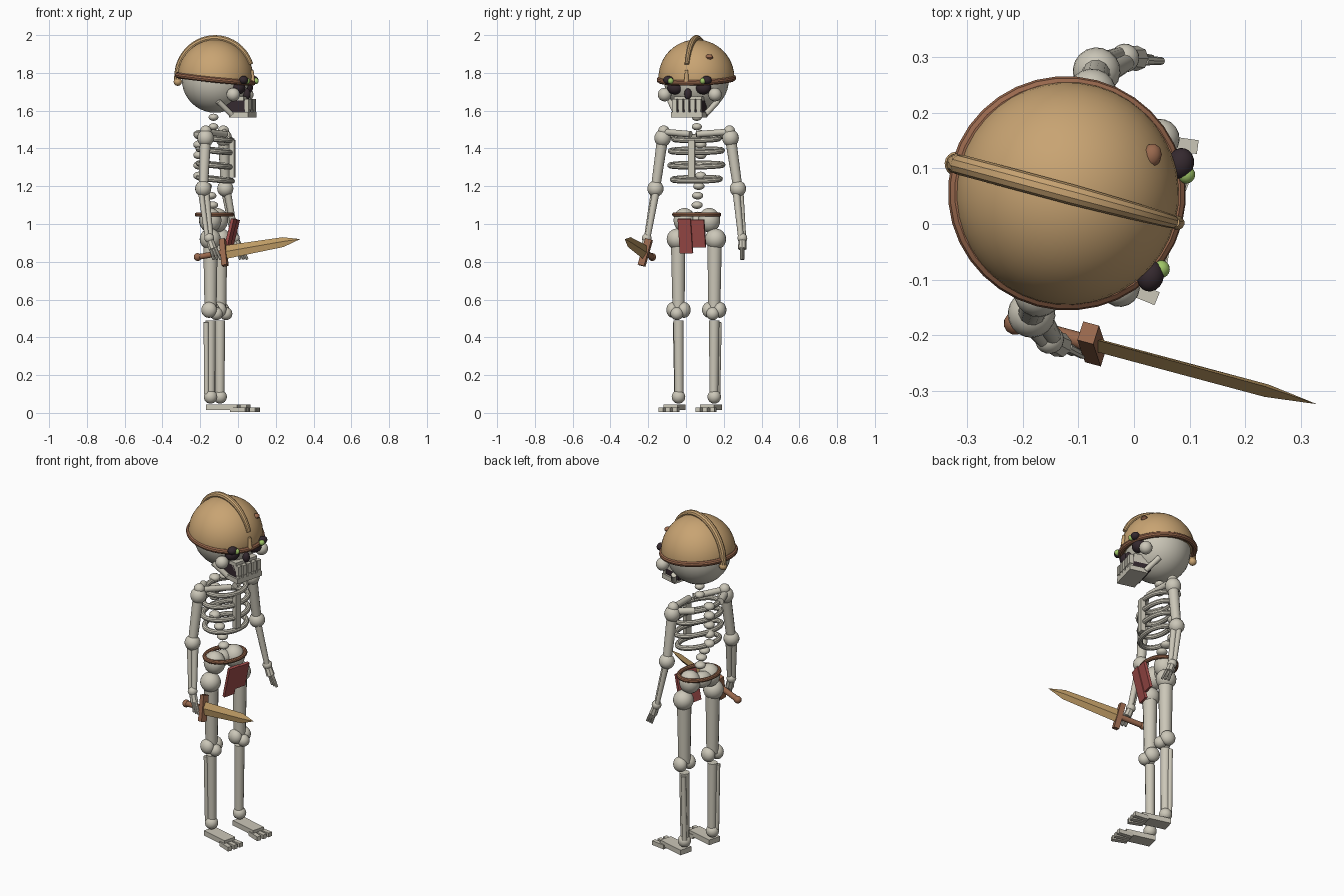
import bpy, bmesh, math
from mathutils import Matrix, Vector

if "Cube" in bpy.data.objects:
    bpy.data.objects.remove(bpy.data.objects["Cube"])

# Body frame: x forward, y left, z up; the figure is turned 15 degrees
BODY = Matrix.Translation((-0.12, 0.055, 0)) @ Matrix.Rotation(math.radians(-15), 4, 'Z')
HEAD = BODY @ Matrix.Translation((0, 0, 1.775)) @ Matrix.Rotation(math.radians(6), 4, 'Y')


def colour(name, rgb):
    m = bpy.data.materials.new(name)
    m.diffuse_color = (*rgb, 1)
    m.use_nodes = True
    m.node_tree.nodes["Principled BSDF"].inputs["Base Color"].default_value = m.diffuse_color
    return m


BONE = colour("bone", (0.60, 0.57, 0.48))
TAN = colour("helmet_tan", (0.58, 0.37, 0.17))
WOOD = colour("blade_tan", (0.52, 0.33, 0.13))
BROWN = colour("leather_brown", (0.32, 0.14, 0.075))
RED = colour("cloth_red", (0.36, 0.075, 0.07))
DARK = colour("socket_dark", (0.035, 0.022, 0.028))
GREEN = colour("eye_green", (0.36, 0.58, 0.14))


def finish(name, bm, mat, frame=BODY):
    bmesh.ops.recalc_face_normals(bm, faces=bm.faces)
    bm.transform(frame)
    me = bpy.data.meshes.new(name)
    bm.to_mesh(me)
    bm.free()
    me.materials.append(mat)
    for p in me.polygons:
        p.use_smooth = True
    me.set_sharp_from_angle(angle=math.radians(35))
    ob = bpy.data.objects.new(name, me)
    bpy.context.collection.objects.link(ob)
    return ob


def ball(name, c, r, mat=BONE, frame=BODY, seg=18):
    r = r if isinstance(r, tuple) else (r, r, r)
    bm = bmesh.new()
    bmesh.ops.create_uvsphere(bm, u_segments=seg, v_segments=seg * 2 // 3, radius=1,
                              matrix=Matrix.Translation(c) @ Matrix.Diagonal((*r, 1)))
    finish(name, bm, mat, frame)


def rod(name, a, b, r1, r2=None, mat=BONE, frame=BODY, seg=12):
    a, b = Vector(a), Vector(b)
    d = b - a
    bm = bmesh.new()
    m = Matrix.Translation((a + b) / 2) @ d.to_track_quat('Z', 'Y').to_matrix().to_4x4()
    bmesh.ops.create_cone(bm, cap_ends=True, segments=seg, radius1=r1,
                          radius2=r1 if r2 is None else r2, depth=d.length, matrix=m)
    finish(name, bm, mat, frame)


def box(name, c, size, mat=BONE, rot=Matrix(), frame=BODY):
    bm = bmesh.new()
    bmesh.ops.create_cube(bm, size=1, matrix=Matrix.Translation(c) @ rot @ Matrix.Diagonal((*size, 1)))
    finish(name, bm, mat, frame)


def tube(name, point, radius, n, mat, frame=BODY, closed=True, seg=10):
    """Sweep a circle along point(t), t from 0 to 1."""
    bm = bmesh.new()
    rings = []
    for i in range(n if closed else n + 1):
        t = i / n
        p = Vector(point(t))
        d = Vector(point(t + 0.001)) - Vector(point(t - 0.001))
        q = d.to_track_quat('Z', 'Y').to_matrix()
        rings.append([bm.verts.new(p + q @ Vector((math.cos(k * math.tau / seg), math.sin(k * math.tau / seg), 0))
                                   * radius(t)) for k in range(seg)])
    pairs = list(zip(rings, rings[1:])) + ([(rings[-1], rings[0])] if closed else [])
    for a, b in pairs:
        # align ring starts so the sweep never twists
        o = min(range(seg), key=lambda k: (a[0].co - b[k].co).length)
        for k in range(seg):
            bm.faces.new((a[k], a[(k + 1) % seg], b[(k + 1 + o) % seg], b[(k + o) % seg]))
    if not closed:
        bm.faces.new(rings[0])
        bm.faces.new(rings[-1])
    finish(name, bm, mat, frame)


def hoop(name, c, rx, ry, r, mat, frame=BODY, drop=0.0, n=36):
    def point(t):
        a = t * math.tau
        return (c[0] + rx * math.cos(a), c[1] + ry * math.sin(a), c[2] - drop * math.cos(a))
    tube(name, point, lambda t: r, n, mat, frame)


# Skull with face
ball("skull", (0, 0, 1.765), (0.178, 0.172, 0.176), seg=30)
box("upper_jaw", (0.12, 0, 1.65), (0.11, 0.15, 0.05))
box("mouth", (0.13, 0, 1.622), (0.11, 0.15, 0.065), DARK)
box("jaw", (0.15, 0, 1.578), (0.105, 0.17, 0.028))
ball("nose_hole", (0.172, 0, 1.688), (0.02, 0.02, 0.03), DARK)
for i in range(5):
    box("upper_tooth", (0.192, (i - 2) * 0.033, 1.635), (0.022, 0.025, 0.055))
    box("lower_tooth", (0.192, (i - 2) * 0.033, 1.597), (0.02, 0.022, 0.016))
for s in (-1, 1):
    ball("cheekbone", (0.135, s * 0.138, 1.685), 0.036)
    ball("eye_socket", (0.148, s * 0.078, 1.722), (0.036, 0.042, 0.036), DARK)
    rod("jaw_hinge", (0.11, s * 0.08, 1.58), (0.05, s * 0.13, 1.65), 0.015)
    # Stones set into the helmet rim
    ball("rim_stone_setting", (0.183, s * 0.105, 1.762), (0.024, 0.028, 0.022), DARK)
    ball("rim_stone", (0.198, s * 0.088, 1.757), 0.016, GREEN)

# Helmet: dome, rim, crest, front stud and dent
bm = bmesh.new()
bmesh.ops.create_uvsphere(bm, u_segments=40, v_segments=24, radius=0.201)
cut = bmesh.ops.bisect_plane(bm, geom=bm.verts[:] + bm.edges[:] + bm.faces[:], plane_co=(0, 0, -0.012),
                             plane_no=(0, 0, -1), clear_outer=True)
bmesh.ops.holes_fill(bm, edges=[e for e in bm.edges if e.is_boundary], sides=0)
finish("helmet_dome", bm, TAN, HEAD)
hoop("helmet_rim", (0, 0, -0.007), 0.2, 0.195, 0.0155, BROWN, HEAD)


def crest_point(t):
    a = math.radians(192 - 166 * t)
    return (0.207 * math.cos(a), 0, 0.207 * math.sin(a))


tube("helmet_crest", crest_point, lambda t: 0.0185 - 0.006 * max(0, t - 0.6) / 0.4, 30, TAN, HEAD, closed=False)
ball("crest_end", crest_point(0), 0.022, TAN, HEAD)
rod("helmet_stud", (0.206, 0, 0.0), (0.196, 0, 0.062), 0.013, 0.008, TAN, HEAD)
ball("helmet_dent", (0.117, 0.105, 0.122), (0.018, 0.022, 0.014), BROWN, HEAD, 10)

# Spine
for z in (1.565, 1.515):
    ball("neck_vertebra", (-0.01, 0, z), (0.026, 0.027, 0.019))
for z in (1.475, 1.42, 1.365, 1.31, 1.255):
    ball("back_vertebra", (-0.09, 0, z), (0.03, 0.03, 0.022))
for z, u in ((1.2, -0.05), (1.15, -0.025), (1.1, -0.015)):
    ball("lumbar_vertebra", (u, 0, z), (0.03, 0.03, 0.02))

# Rib cage
for z, w in ((1.452, 0.122), (1.388, 0.14), (1.312, 0.143), (1.237, 0.128)):
    hoop("rib", (0, 0, z), 0.086, w, 0.0145, BONE, drop=0.01)
box("sternum", (0.094, 0, 1.345), (0.026, 0.036, 0.2))

# Pelvis, belt and loincloth
ball("sacrum", (-0.03, 0, 1.02), (0.045, 0.06, 0.045))
hoop("belt", (-0.005, 0, 1.05), 0.09, 0.12, 0.012, BROWN, drop=0.0)
for v, z, h in ((-0.036, 0.937, 0.187), (0.036, 0.95, 0.15)):
    box("loincloth", (0.09, v, z), (0.016, 0.07, h), RED, Matrix.Rotation(math.radians(14), 4, 'Y'))

# Limbs, mirrored left and right
for s in (-1, 1):
    ball("hip_bone", (-0.01, s * 0.068, 1.02), (0.06, 0.058, 0.065))
    ball("hip_joint", (0, s * 0.105, 0.92), 0.056)
    rod("thigh_bone", (0, s * 0.1, 0.93), (0, s * 0.098, 0.55), 0.04, 0.033)
    for v in (-0.03, 0.03):
        ball("knee_joint", (0, s * 0.098 + v, 0.545), (0.042, 0.035, 0.042))
    ball("kneecap", (0.032, s * 0.098, 0.525), 0.034)
    rod("shin_bone", (0, s * 0.095, 0.1), (0, s * 0.098, 0.49), 0.024, 0.028)
    rod("calf_bone", (-0.018, s * 0.112, 0.1), (-0.018, s * 0.12, 0.48), 0.014)
    ball("ankle", (0, s * 0.098, 0.085), 0.036)
    box("foot", (0.07, s * 0.1, 0.03), (0.17, 0.075, 0.03))
    for i in (-1, 0, 1):
        box("toe", (0.163, s * 0.102 + i * 0.034, 0.016), (0.085, 0.025, 0.025), BONE,
            Matrix.Rotation(math.radians(i * 7), 4, 'Z'))

    # Arms
    sh, el, wr = (-0.004, s * 0.186, 1.455), (-0.006, s * 0.226, 1.187), (0.037, s * 0.262, 0.925)
    rod("collarbone", (0.06, s * 0.015, 1.475), (0.0, s * 0.18, 1.488), 0.017)
    rod("shoulder_blade", (-0.075, s * 0.09, 1.47), (-0.01, s * 0.18, 1.47), 0.02)
    ball("shoulder", sh, (0.044, 0.044, 0.046))
    ball("shoulder_cap", (-0.004, s * 0.18, 1.492), 0.03)
    rod("upper_arm", sh, el, 0.03, 0.025)
    ball("elbow", el, 0.043)
    rod("forearm_inner", (el[0] + 0.01, el[1] - s * 0.008, el[2]), (wr[0] + 0.006, wr[1] - s * 0.006, wr[2]), 0.02, 0.015)
    rod("forearm_outer", (el[0] - 0.012, el[1] + s * 0.01, el[2]), (wr[0] - 0.01, wr[1] + s * 0.006, wr[2]), 0.016, 0.012)
    ball("wrist", wr, 0.026)
    rod("palm", wr, (0.058, s * 0.267, 0.868), 0.02, 0.023, seg=8)
    for i in (-1, 0, 1):
        rod("finger", (0.058 + i * 0.014, s * 0.267, 0.875), (0.083 + i * 0.019, s * 0.274, 0.812), 0.009, 0.007, seg=8)

# Sword: local x runs from pommel to tip
SWORD = (BODY @ Matrix.Translation((-0.03, -0.25, 0.825)) @ Matrix.Rotation(math.radians(-9.6), 4, 'Y')
         @ Matrix.Rotation(math.radians(-14), 4, 'X'))
ball("pommel", (0, 0, 0), 0.021, BROWN, SWORD, 12)
rod("grip", (0, 0, 0), (0.14, 0, 0), 0.0155, None, BROWN, SWORD)
box("guard", (0.145, 0, 0), (0.03, 0.036, 0.145), BROWN, frame=SWORD)
bm = bmesh.new()
sections = [[bm.verts.new(p) for p in ((x, 0, w), (x, 0.012, 0), (x, 0, -w), (x, -0.012, 0))]
            for x, w in ((0.15, 0.037), (0.475, 0.027))]
tip = bm.verts.new((0.57, 0, 0))
a, b = sections
bm.faces.new(a)
for k in range(4):
    j = (k + 1) % 4
    bm.faces.new((a[k], a[j], b[j], b[k]))
    bm.faces.new((b[k], b[j], tip))
finish("blade", bm, WOOD, SWORD)
